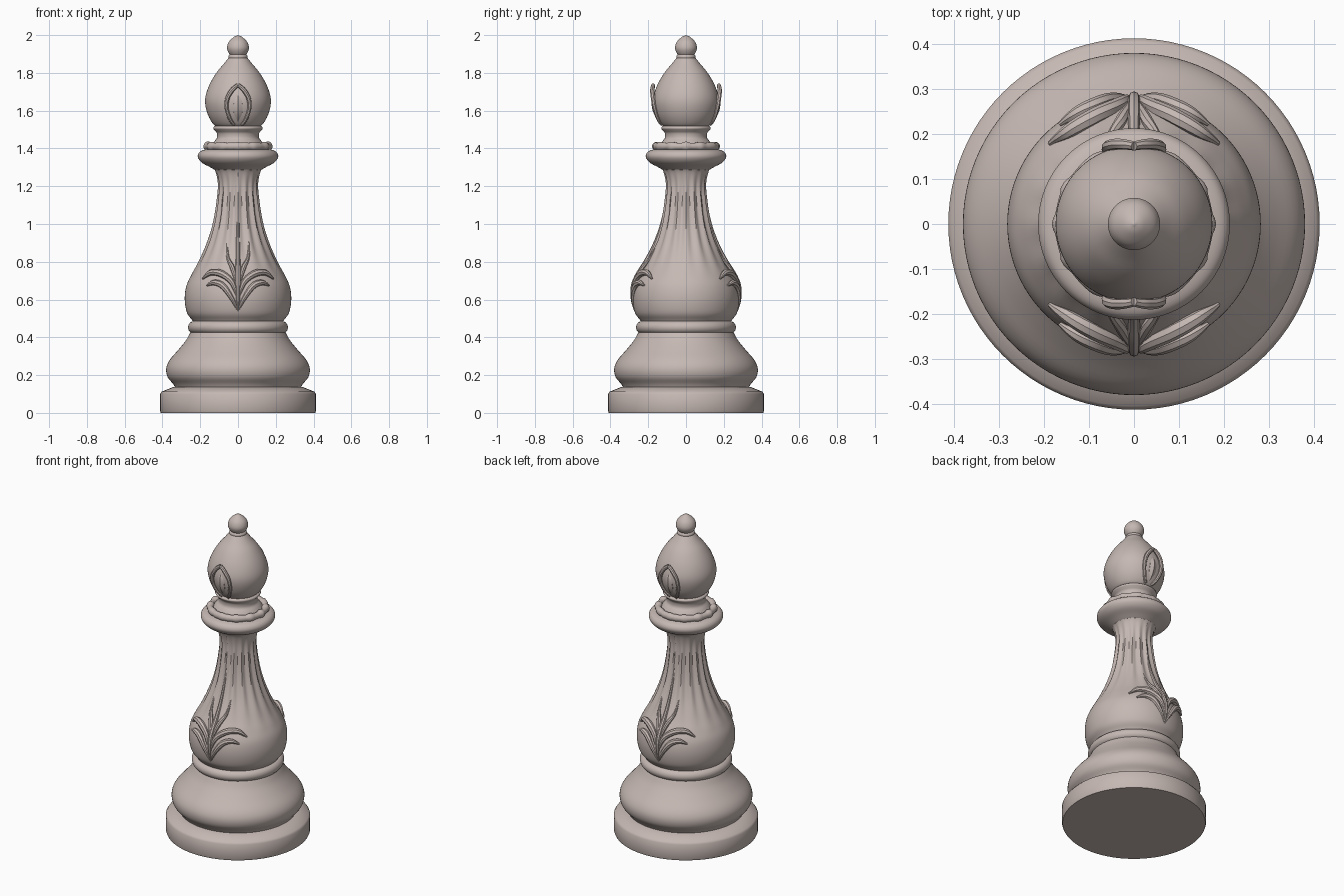
import bpy, bmesh, math
from mathutils import Vector

cube = bpy.data.objects.get("Cube")
if cube:
    bpy.data.objects.remove(cube)

stone = bpy.data.materials.new("warm_grey_stone")
stone.use_nodes = True
COLOUR = (0.56, 0.48, 0.45, 1)
stone.diffuse_color = COLOUR
stone.node_tree.nodes["Principled BSDF"].inputs["Base Color"].default_value = COLOUR
SIDES = 96


def spline(pts, steps):
    """Catmull-Rom curve through the given points."""
    p = [Vector(q) for q in pts]
    p = [2 * p[0] - p[1]] + p + [2 * p[-1] - p[-2]]
    out = []
    for a, b, c, d in zip(p, p[1:], p[2:], p[3:]):
        for k in range(steps):
            t = k / steps
            out.append(0.5 * (2 * b + (c - a) * t + (2 * a - 5 * b + 4 * c - d) * t ** 2
                              + (3 * b - a - 3 * c + d) * t ** 3))
    return out + [p[-2]]


def finish(name, bm, angle=40):
    bmesh.ops.recalc_face_normals(bm, faces=bm.faces)
    mesh = bpy.data.meshes.new(name)
    bm.to_mesh(mesh)
    bm.free()
    mesh.materials.append(stone)
    obj = bpy.data.objects.new(name, mesh)
    bpy.context.collection.objects.link(obj)
    bpy.ops.object.select_all(action='DESELECT')
    obj.select_set(True)
    bpy.context.view_layer.objects.active = obj
    bpy.ops.object.shade_smooth_by_angle(angle=math.radians(angle))
    return obj


def skin(bm, rings):
    """Join equal closed rings of points and cap both ends."""
    loops = [[bm.verts.new(p) for p in ring] for ring in rings]
    for lo, hi in zip(loops, loops[1:]):
        for i in range(len(lo)):
            j = (i + 1) % len(lo)
            bm.faces.new((lo[i], lo[j], hi[j], hi[i]))
    bm.faces.new(loops[0])
    bm.faces.new(loops[-1])


def lathe(name, profile, steps=4, relief=lambda a, z: 0):
    rings = []
    for r, z in spline(profile, steps):
        ring = []
        for i in range(SIDES):
            a = math.tau * i / SIDES
            q = max(r, 0.001) + relief(a, z)
            ring.append((q * math.cos(a), q * math.sin(a), z))
        rings.append(ring)
    bm = bmesh.new()
    skin(bm, rings)
    return finish(name, bm)


def radius_at(profile, z):
    pts = spline(profile, 6)
    for a, b in zip(pts, pts[1:]):
        if a.y <= z <= b.y:
            return a.x + (b.x - a.x) * (z - a.y) / max(b.y - a.y, 1e-6)
    return pts[-1].x


def relief_strip(bm, path, profile, side, closed=False):
    """Tapered round strip laid on a turned surface; path rows are x, z, lift, thickness."""
    rows = spline(path, 6)
    centres = []
    for x, z, lift, _ in rows:
        r = radius_at(profile, z) + lift
        centres.append(Vector((x, side * math.sqrt(max(r * r - x * x, 0)), z)))
    rings = []
    for i, c in enumerate(centres):
        tangent = (centres[min(i + 1, len(rows) - 1)] - centres[max(i - 1, 0)]).normalized()
        out = Vector((c.x, c.y, 0)).normalized()
        across = tangent.cross(out).normalized()
        out = across.cross(tangent)
        rings.append([c + rows[i][3] * (math.cos(t) * across + math.sin(t) * out)
                      for t in (math.tau * k / 8 for k in range(8))])
    skin(bm, rings)


def torus(name, major, minor, z, height=1.0, relief=lambda a: 0):
    bm = bmesh.new()
    rows = []
    for i in range(SIDES):
        a = math.tau * i / SIDES
        row = []
        for k in range(14):
            t = math.tau * k / 14
            r = major + (minor + relief(a)) * math.cos(t)
            row.append(bm.verts.new((r * math.cos(a), r * math.sin(a),
                                     z + height * (minor + relief(a)) * math.sin(t))))
        rows.append(row)
    for i in range(SIDES):
        a, b = rows[i], rows[(i + 1) % SIDES]
        for k in range(14):
            bm.faces.new((a[k], b[k], b[(k + 1) % 14], a[(k + 1) % 14]))
    return finish(name, bm)


# Base disc and rounded foot
lathe("base_disc", [(0.409, 0), (0.413, 0.01), (0.413, 0.1), (0.405, 0.112), (0.34, 0.138)], 1)
lathe("foot", [(0.33, 0.13), (0.345, 0.155), (0.373, 0.19), (0.38, 0.235), (0.362, 0.28),
               (0.315, 0.335), (0.275, 0.385), (0.25, 0.43)])
torus("foot_ring", 0.232, 0.033, 0.453)

# Bulbous fluted stem
STEM = [(0.225, 0.46), (0.242, 0.49), (0.27, 0.53), (0.282, 0.6), (0.274, 0.67), (0.247, 0.73),
        (0.208, 0.8), (0.162, 0.9), (0.13, 1.0), (0.112, 1.1), (0.104, 1.2), (0.116, 1.27),
        (0.14, 1.31)]


def flutes(a, z):
    fade = max(0, min(1, (z - 0.7) / 0.2, (1.3 - z) / 0.15))
    return fade * (0.005 * math.cos(16 * a) - 0.003 * abs(math.sin(8 * a + 3 * z)))


lathe("stem", STEM, 5, flutes)

# Collar and knobbly ring
lathe("collar", [(0.12, 1.285), (0.15, 1.302), (0.192, 1.325), (0.213, 1.355), (0.203, 1.382),
                 (0.17, 1.395), (0.12, 1.4)])
torus("knobbly_ring", 0.158, 0.021, 1.411, 1.05,
      lambda a: 0.004 * max(0, math.cos(12 * a)) - 0.003 * abs(math.sin(7 * a)))
lathe("neck", [(0.15, 1.405), (0.128, 1.435), (0.112, 1.455), (0.112, 1.48), (0.122, 1.494),
               (0.131, 1.506), (0.126, 1.516), (0.11, 1.522)])

# Pointed head and finial
HEAD = [(0.105, 1.508), (0.132, 1.53), (0.158, 1.575), (0.173, 1.63), (0.171, 1.68),
        (0.15, 1.74), (0.115, 1.8), (0.078, 1.845), (0.05, 1.88)]
lathe("head", HEAD)
torus("finial_ring", 0.036, 0.015, 1.884)
lathe("finial", [(0.035, 1.885), (0.052, 1.91), (0.058, 1.935), (0.048, 1.965),
                 (0.022, 1.99), (0, 2.0)], 5)

# Leaf carving and pointed oval frame on front and back
for side, where in ((-1, "front"), (1, "back")):
    leaf = bmesh.new()
    relief_strip(leaf, [(0, 0.53, -0.004, 0.003), (0, 0.6, 0, 0.01), (0, 0.72, 0.008, 0.014),
                        (0, 0.85, 0.002, 0.011), (0, 1.05, -0.002, 0.007),
                        (0, 1.28, -0.004, 0.004)], STEM, side)
    for m in (-1, 1):
        relief_strip(leaf, [(0, 0.54, -0.004, 0.005), (m * 0.035, 0.61, 0, 0.012),
                            (m * 0.08, 0.672, 0.006, 0.017), (m * 0.125, 0.69, 0.01, 0.015),
                            (m * 0.165, 0.675, 0.004, 0.005)], STEM, side)
        relief_strip(leaf, [(m * 0.005, 0.62, -0.002, 0.006), (m * 0.035, 0.695, 0.004, 0.015),
                            (m * 0.09, 0.738, 0.012, 0.019), (m * 0.145, 0.742, 0.012, 0.016),
                            (m * 0.188, 0.71, 0.002, 0.005)], STEM, side)
        relief_strip(leaf, [(m * 0.01, 0.7, 0.002, 0.008), (m * 0.03, 0.77, 0.006, 0.013),
                            (m * 0.055, 0.83, 0, 0.008), (m * 0.06, 0.95, -0.003, 0.004)],
                     STEM, side)
    finish(where + "_leaf", leaf)

    frame = bmesh.new()
    for m in (-1, 1):
        relief_strip(frame, [(0, 1.737, 0.022, 0.01), (m * 0.03, 1.71, 0.018, 0.012),
                             (m * 0.056, 1.665, 0.01, 0.012), (m * 0.06, 1.61, 0.006, 0.011),
                             (m * 0.042, 1.555, 0.004, 0.01), (m * 0.022, 1.525, 0.002, 0.008)],
                     HEAD, side)
    finish(where + "_head_frame", frame)
    boss = bmesh.new()
    relief_strip(boss, [(0, 1.7, -0.02, 0.008), (0, 1.66, -0.022, 0.028),
                        (0, 1.6, -0.024, 0.032), (0, 1.54, -0.016, 0.012)], HEAD, side)
    finish(where + "_head_boss", boss)
